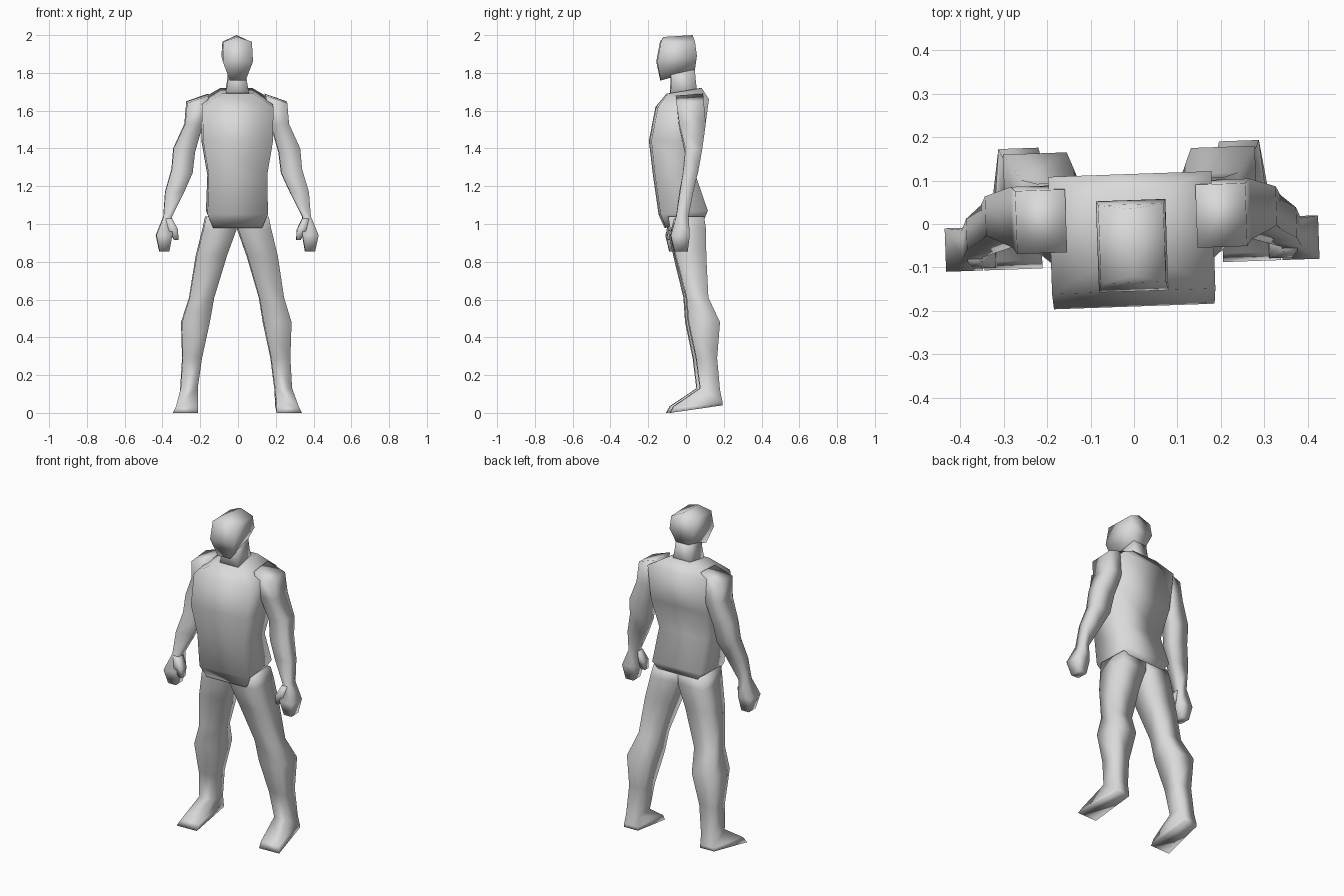
import bpy
import bmesh
import math

default_cube = bpy.data.objects.get("Cube")
if default_cube:
    bpy.data.objects.remove(default_cube, do_unlink=True)

# One plain clay material for the whole figure
clay = bpy.data.materials.new("light_grey_clay")
clay.use_nodes = True
clay_color = (0.7, 0.7, 0.7, 1)
clay.diffuse_color = clay_color
clay.node_tree.nodes["Principled BSDF"].inputs["Base Color"].default_value = clay_color


def ring(x, y, z, drop=0, splay=0):
    """Four-cornered section. x=(inner, outer), y=(front, back), z=(front, back);
    drop lowers the outer side, splay widens the front outer corner."""
    inner, outer = x
    front, back = y
    z_front, z_back = z if isinstance(z, tuple) else (z, z)
    return [(inner, front, z_front),
            (outer + splay, front, z_front - drop),
            (outer, back, z_back - drop),
            (inner, back, z_back)]


def wide(half, y, z):
    """Section centred on the body's midline."""
    return ring((-half, half), y, z)


def loft(name, rings, mirrored=False):
    """Skin a chain of sections into a closed, softly shaded limb."""
    bm = bmesh.new()
    loops = [[bm.verts.new(corner) for corner in section] for section in rings]
    for upper, lower in zip(loops, loops[1:]):
        for i in range(len(upper)):
            j = (i + 1) % len(upper)
            bm.faces.new((upper[i], upper[j], lower[j], lower[i]))
    bm.faces.new(loops[0])
    bm.faces.new(loops[-1][::-1])
    bmesh.ops.remove_doubles(bm, verts=bm.verts, dist=0.001)
    bmesh.ops.recalc_face_normals(bm, faces=bm.faces)
    mesh = bpy.data.meshes.new(name)
    bm.to_mesh(mesh)
    bm.free()
    mesh.materials.append(clay)
    for face in mesh.polygons:
        face.use_smooth = True
    body_part = bpy.data.objects.new(name, mesh)
    bpy.context.collection.objects.link(body_part)
    if mirrored:
        mirror = body_part.modifiers.new("other_side", "MIRROR")
        mirror.use_mirror_merge = False
    # The whole figure stands turned very slightly to its right
    body_part.location.x = -0.006
    body_part.rotation_euler.z = math.radians(2)
    return body_part


# Head: wedge-shaped, with a ridge along the crown
loft("head", [
    wide(0, y=(-.12, .035), z=(1.99, 2)),
    wide(.075, y=(-.135, .045), z=1.965),
    wide(.08, y=(-.155, .055), z=(1.86, 1.89)),
    wide(.042, y=(-.135, .045), z=(1.76, 1.81)),
])

# Neck
loft("neck", [
    wide(.045, y=(-.08, .045), z=1.82),
    wide(.05, y=(-.08, .05), z=1.76),
    wide(.065, y=(-.085, .06), z=1.67),
])

# Torso: sloping shoulders, deep chest, narrow waist, tucked hips
loft("torso", [
    wide(.085, y=(-.1, .08), z=(1.69, 1.72)),
    wide(.188, y=(-.155, .115), z=(1.62, 1.66)),
    wide(.185, y=(-.19, .085), z=1.44),
    wide(.155, y=(-.17, .045), z=1.26),
    wide(.16, y=(-.14, .11), z=(1.05, 1.07)),
    wide(.13, y=(-.11, .09), z=(.98, 1.02)),
])

# Arms: shoulder, elbow, forearm, wrist and closed fingers
loft("arms", [
    ring(x=(.15, .265), y=(-.06, .085), z=(1.68, 1.69), drop=.04),
    ring(x=(.18, .275), y=(-.045, .095), z=1.53),
    ring(x=(.222, .335), y=(-.015, .075), z=1.38, drop=-.02),
    ring(x=(.235, .345), y=(-.025, .055), z=1.27, drop=-.02),
    ring(x=(.28, .38), y=(-.045, .025), z=1.17),
    ring(x=(.345, .39), y=(-.065, .0), z=1.04),
    ring(x=(.345, .43), y=(-.095, .005), z=.94),
    ring(x=(.36, .412), y=(-.075, -.005), z=.855),
], mirrored=True)

# Thumbs
loft("thumbs", [
    ring(x=(.345, .38), y=(-.075, -.025), z=1.03),
    ring(x=(.315, .365), y=(-.09, -.035), z=.97),
    ring(x=(.312, .335), y=(-.085, -.05), z=.915),
], mirrored=True)

# Legs: thigh, knee, calf and ankle, ending in splayed feet
loft("legs", [
    ring(x=(0, .165), y=(-.1, .09), z=1.04),
    ring(x=(.005, .18), y=(-.09, .1), z=.97),
    ring(x=(.055, .215), y=(-.06, .1), z=.83),
    ring(x=(.12, .25), y=(-.005, .11), z=.61),
    ring(x=(.143, .29), y=(.005, .17), z=.48),
    ring(x=(.183, .285), y=(.045, .155), z=.29),
    ring(x=(.205, .295), y=(.065, .17), z=(.13, .12)),
    ring(x=(.208, .3), y=(-.075, .183), z=(.035, .06), splay=.025),
    ring(x=(.208, .3), y=(-.095, .183), z=(0, .04), splay=.042),
], mirrored=True)
